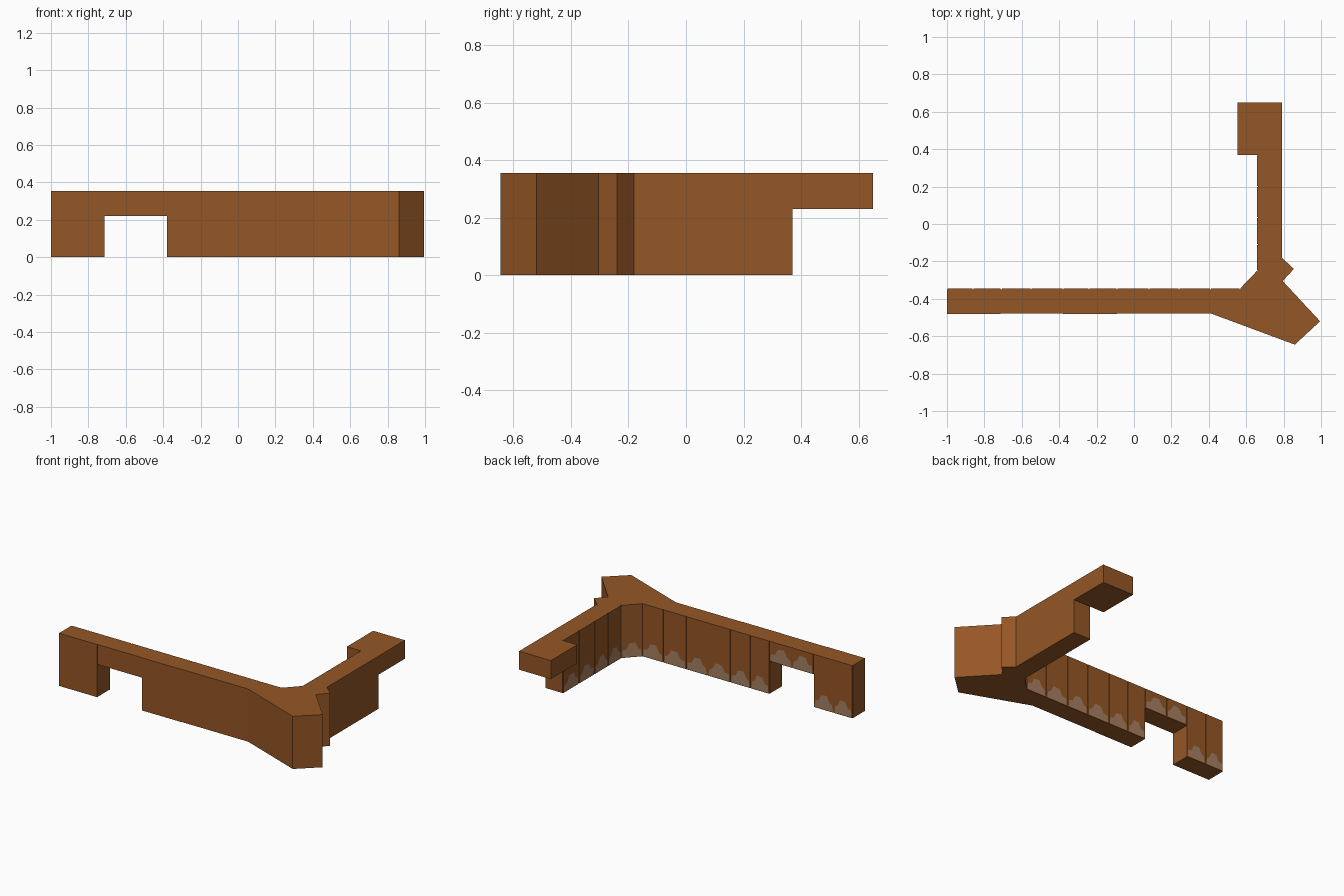
import bpy
from mathutils import Vector

if "Cube" in bpy.data.objects:
    bpy.data.objects.remove(bpy.data.objects["Cube"])

H = 0.355


def material(name, rgb):
    m = bpy.data.materials.new(name)
    m.diffuse_color = (*rgb, 1)
    m.use_nodes = True
    m.node_tree.nodes["Principled BSDF"].inputs["Base Color"].default_value = m.diffuse_color
    return m


WOOD = material("brown wood", (0.30, 0.095, 0.019))
WORN = material("worn pale wood", (0.38, 0.215, 0.125))


def mesh_object(name, verts, faces, mat):
    me = bpy.data.meshes.new(name)
    me.from_pydata(verts, [], faces)
    me.materials.append(mat)
    ob = bpy.data.objects.new(name, me)
    bpy.context.collection.objects.link(ob)
    return ob


def prism(name, outline, z0, z1, mat=WOOD):
    """Extrude a counter-clockwise plan outline from z0 to z1."""
    n = len(outline)
    verts = [(x, y, z) for z in (z0, z1) for x, y in outline]
    faces = [tuple(reversed(range(n))), tuple(range(n, 2 * n))]
    faces += [(i, (i + 1) % n, (i + 1) % n + n, i + n) for i in range(n)]
    return mesh_object(name, verts, faces, mat)


def box(name, x0, x1, y0, y1, z0, z1):
    return prism(name, [(x0, y0), (x1, y0), (x1, y1), (x0, y1)], z0, z1)


# Long front wing with a pass-through opening
box("wing_end", -1, -0.715, -0.48, -0.35, 0, H)
box("opening_bridge", -0.715, -0.38, -0.478, -0.35, 0.22, H)
box("front_wing", -0.38, -0.09, -0.48, -0.35, 0, H)

# Angled corner joined to both wings, with buttress and small fin
prism("corner_block", [(-0.09, -0.478), (0.41, -0.478), (0.86, -0.645),
                       (0.995, -0.52), (0.795, -0.305), (0.855, -0.24),
                       (0.79, -0.18), (0.79, 0.37), (0.662, 0.37),
                       (0.662, -0.252), (0.568, -0.35), (-0.09, -0.35)], 0, H)

# Overhanging slab at the end of the side wing
box("end_slab", 0.553, 0.79, 0.37, 0.65, 0.23, H)

# Jagged worn patch: (fraction along panel, height)
PATCH = [(0.05, 0.005), (0.95, 0.005), (0.93, 0.05), (0.75, 0.055),
         (0.62, 0.095), (0.35, 0.10), (0.22, 0.06), (0.08, 0.045)]


def panel(name, a, b, z0=0.0, flip=False):
    """Thin inner cladding from a to b, offset to the left of a->b."""
    a, b = Vector(a), Vector(b)
    d = (b - a).normalized()
    n = Vector((-d.y, d.x)) * 0.004
    p, q = a + d * 0.003, b - d * 0.003
    prism(name, [p, q, q + n, p + n], z0, H)
    verts = []
    for t, h in PATCH:
        c = a.lerp(b, 1 - t if flip else t) + n * 1.3
        verts.append((c.x, c.y, z0 + h))
    order = range(len(PATCH)) if flip else reversed(range(len(PATCH)))
    mesh_object(name + "_worn_patch", verts, [tuple(order)], WORN)


# Inner cladding along the front wing, diagonal and side wing
xs = [-1, -0.86, -0.71, -0.55, -0.38, -0.24, -0.09, 0.08, 0.24, 0.41, 0.568]
for i, (x0, x1) in enumerate(zip(xs, xs[1:])):
    panel(f"front_panel_{i}", (x0, -0.35), (x1, -0.35),
          0.22 if i in (2, 3) else 0, i % 2 == 0)
panel("corner_panel", (0.568, -0.35), (0.662, -0.252))
ys = [-0.252, -0.11, 0.035, 0.2, 0.37]
for i, (y0, y1) in enumerate(zip(ys, ys[1:])):
    panel(f"side_panel_{i}", (0.662, y0), (0.662, y1), 0, i % 2 == 0)
